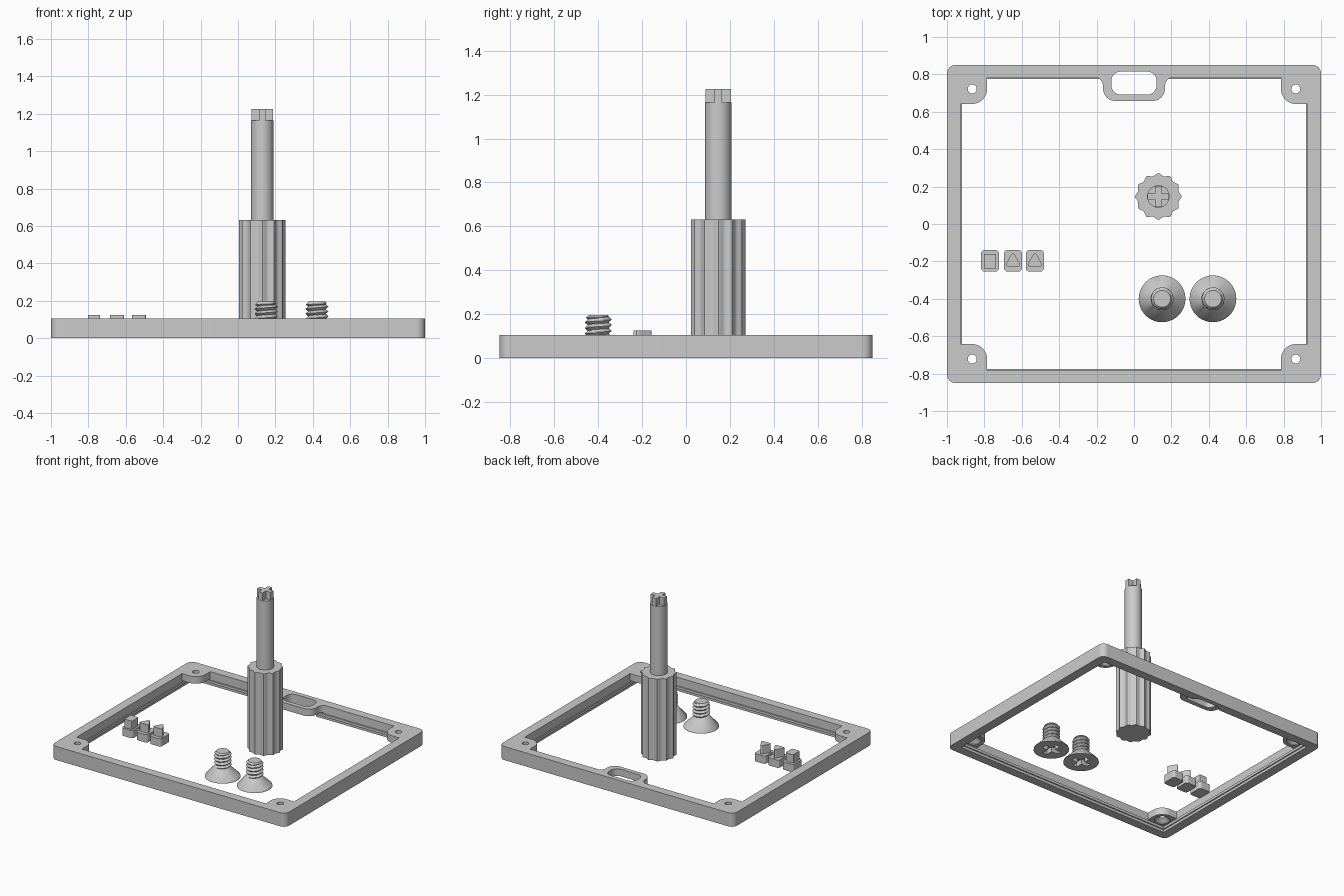
import bpy, bmesh, math
from math import pi, cos, sin, tau
from mathutils import Vector

if "Cube" in bpy.data.objects:
    bpy.data.objects.remove(bpy.data.objects["Cube"], do_unlink=True)

grey = bpy.data.materials.new("plain grey")
grey.use_nodes = True
grey.diffuse_color = (0.6, 0.6, 0.6, 1)
grey.node_tree.nodes["Principled BSDF"].inputs["Base Color"].default_value = (0.6, 0.6, 0.6, 1)


def finish(name, bm):
    bmesh.ops.recalc_face_normals(bm, faces=bm.faces)
    me = bpy.data.meshes.new(name)
    bm.to_mesh(me)
    bm.free()
    me.materials.append(grey)
    ob = bpy.data.objects.new(name, me)
    bpy.context.collection.objects.link(ob)
    return ob


def fillet(corners, steps=8):
    """Outline from (x, y, radius) corners, rounded where radius > 0."""
    out = []
    for i, (x, y, r) in enumerate(corners):
        p = Vector((x, y))
        if r == 0:
            out.append(p)
            continue
        a = (Vector(corners[i - 1][:2]) - p).normalized()
        b = (Vector(corners[(i + 1) % len(corners)][:2]) - p).normalized()
        half = a.angle(b) / 2
        centre = p + (a + b).normalized() * r / math.sin(half)
        start = p + a * r / math.tan(half) - centre
        end = p + b * r / math.tan(half) - centre
        for k in range(steps + 1):
            t = k / steps
            out.append(centre + start.lerp(end, t).normalized() * r)
    return out


def rect(cx, cy, w, d, r=0):
    return fillet([(cx + sx * w / 2, cy + sy * d / 2, r)
                   for sx, sy in ((-1, -1), (1, -1), (1, 1), (-1, 1))])


def disc(cx, cy, r, n=32):
    return [(cx + r * cos(tau * i / n), cy + r * sin(tau * i / n)) for i in range(n)]


def loft(name, layers):
    """Closed solid through (outline, z) layers of equal point count."""
    bm = bmesh.new()
    rings = [[bm.verts.new((p[0], p[1], z)) for p in pts] for pts, z in layers]
    for lo, hi in zip(rings, rings[1:]):
        for i in range(len(lo)):
            j = (i + 1) % len(lo)
            bm.faces.new((lo[i], lo[j], hi[j], hi[i]))
    bm.faces.new(rings[0][::-1])
    bm.faces.new(rings[-1])
    return finish(name, bm)


def prism(name, pts, z0, z1):
    return loft(name, [(pts, z0), (pts, z1)])


def combine(ob, other, op):
    bpy.context.view_layer.objects.active = ob
    mod = ob.modifiers.new(op, "BOOLEAN")
    mod.operation, mod.solver, mod.object = op, "EXACT", other
    bpy.ops.object.modifier_apply(modifier=mod.name)
    bpy.data.objects.remove(other, do_unlink=True)


def smooth(ob, angle=30):
    bpy.ops.object.select_all(action="DESELECT")
    ob.select_set(True)
    bpy.context.view_layer.objects.active = ob
    bpy.ops.object.shade_smooth_by_angle(angle=math.radians(angle))


def cross(cx, cy, reach, width):
    """Plus-shaped outline."""
    w = width / 2
    pts = []
    for q in range(4):
        c, s = round(cos(q * pi / 2)), round(sin(q * pi / 2))
        for x, y in ((reach, -w), (reach, w), (w, w)):
            pts.append((cx + x * c - y * s, cy + x * s + y * c))
    return pts


# Frame ring
TOP, TAB = 0.105, 0.05
frame = prism("frame", rect(0, 0, 2, 1.7, 0.045), 0, TOP)
combine(frame, prism("opening", rect(0, 0, 1.855, 1.565), -1, 1), "DIFFERENCE")

# Retaining lip along the inner walls
for s in (-1, 1):
    combine(frame, prism("lip", rect(s * 0.93, 0, 0.022, 1.6), 0.02, 0.04), "UNION")
    combine(frame, prism("lip", rect(0, s * 0.785, 1.9, 0.022), 0.02, 0.04), "UNION")

# Corner tabs with countersunk holes
for sx in (-1, 1):
    for sy in (-1, 1):
        tab = fillet([(sx * 0.785, sy * 0.642, 0.08), (sx * 0.95, sy * 0.642, 0),
                      (sx * 0.95, sy * 0.8, 0), (sx * 0.785, sy * 0.8, 0)])
        combine(frame, prism("tab", tab, TAB, TOP), "UNION")
        x, y = sx * 0.865, sy * 0.722
        hole = loft("hole", [(disc(x, y, 0.055), TAB - 0.01), (disc(x, y, 0.055), TAB + 0.005),
                             (disc(x, y, 0.024), TAB + 0.03), (disc(x, y, 0.024), 0.2)])
        combine(frame, hole, "DIFFERENCE")

# Hanging slot on the back edge
half = [(0.165, 0.658, 0.065), (0.165, 0.786, 0.05), (0.3, 0.786, 0), (0.3, 0.81, 0)]
hanger = half + [(-x, y, r) for x, y, r in reversed(half)]
combine(frame, prism("hanger", fillet(hanger), TAB, TOP), "UNION")
combine(frame, prism("slot", rect(0, 0.753, 0.242, 0.123, 0.05), -1, 1), "DIFFERENCE")
smooth(frame)

# Screwdriver: scalloped handle, round shaft, cross tip
DX, DY = 0.13, 0.147
flutes, per = 12, 8
grip = []
for i in range(flutes * per):
    a = tau * i / (flutes * per)
    r = 0.125 - 0.013 * abs(sin(flutes * a / 2)) ** 1.5
    grip.append((DX + r * cos(a), DY + r * sin(a)))
smooth(prism("driver_handle", grip, 0, 0.632))
smooth(prism("driver_shaft", disc(DX, DY, 0.06, 48), 0.62, 1.165))
prism("driver_tip", cross(DX, DY, 0.057, 0.034), 1.16, 1.225)


# Countersunk screws standing on their heads, with a helical thread
def screw(name, cx, cy):
    n, rows, z0, z1, pitch = 40, 40, 0.08, 0.195, 0.026
    layers = [(disc(cx, cy, 0.125, n), 0), (disc(cx, cy, 0.123, n), 0.008)]
    for k in range(rows + 1):
        z = z0 + (z1 - z0) * k / rows
        limit = 0.045 + (z1 - z) * 0.9
        ring = []
        for i in range(n):
            phase = (z / pitch - i / n) % 1
            r = min(limit, 0.047 + 0.015 * (1 - abs(2 * phase - 1)))
            ring.append((cx + r * cos(tau * i / n), cy + r * sin(tau * i / n)))
        layers.append((ring, z))
    ob = loft(name, layers)
    combine(ob, prism("drive", cross(cx, cy, 0.07, 0.036), -0.1, 0.04), "DIFFERENCE")
    smooth(ob)


screw("screw_a", 0.15, -0.4)
screw("screw_b", 0.422, -0.4)

# Three push buttons: one square cap, two triangular
for i, x in enumerate((-0.77, -0.647, -0.53)):
    y = -0.197
    prism(f"button_base_{i}", rect(x, y, 0.095, 0.115, 0.018), 0, 0.06)
    if i == 0:
        cap = rect(x, y - 0.003, 0.066, 0.08, 0.006)
    else:
        cap = fillet([(x - 0.045, y - 0.03, 0.01), (x + 0.045, y - 0.03, 0.01), (x, y + 0.05, 0.01)])
    prism(f"button_cap_{i}", cap, 0.06, 0.125)
